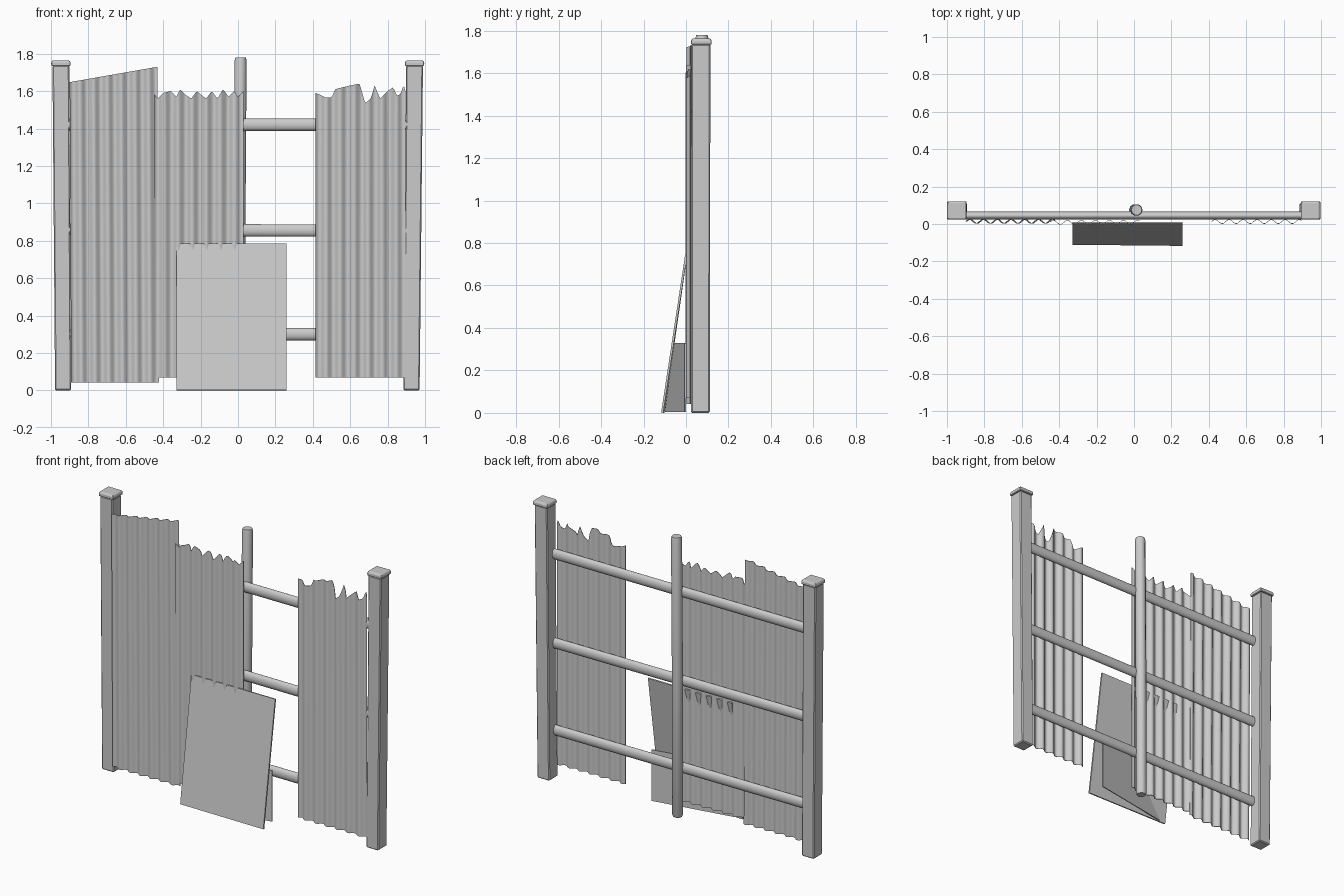
import bpy, bmesh, math
from mathutils import Vector

if "Cube" in bpy.data.objects:
    bpy.data.objects.remove(bpy.data.objects["Cube"])


def make(name, verts, faces, smooth=None):
    me = bpy.data.meshes.new(name)
    me.from_pydata(verts, [], faces)
    bm = bmesh.new()
    bm.from_mesh(me)
    bmesh.ops.recalc_face_normals(bm, faces=bm.faces)
    bm.to_mesh(me)
    bm.free()
    ob = bpy.data.objects.new(name, me)
    bpy.context.collection.objects.link(ob)
    if smooth:
        bpy.ops.object.select_all(action='DESELECT')
        bpy.context.view_layer.objects.active = ob
        ob.select_set(True)
        bpy.ops.object.shade_smooth_by_angle(angle=math.radians(smooth))
    return ob


def loft(name, rings, smooth=None):
    """Closed tube through rings of equal size, with capped ends."""
    n = len(rings[0])
    verts = [v for r in rings for v in r]
    faces = [(k * n + i, k * n + (i + 1) % n, (k + 1) * n + (i + 1) % n, (k + 1) * n + i)
             for k in range(len(rings) - 1) for i in range(n)]
    faces += [tuple(range(n)), tuple(range(len(verts) - n, len(verts)))]
    return make(name, verts, faces, smooth)


def bevel(ob, width):
    m = ob.modifiers.new("bevel", 'BEVEL')
    m.width = width
    m.segments = 1


def rect(cx, cy, z, hx, hy):
    return [(cx - hx, cy - hy, z), (cx + hx, cy - hy, z), (cx + hx, cy + hy, z), (cx - hx, cy + hy, z)]


def plate(name, corners, normal, thick):
    off = Vector(normal).normalized() * thick
    return loft(name, [corners, [tuple(Vector(c) + off) for c in corners]])


def interp(points, x):
    for (x0, z0), (x1, z1) in zip(points, points[1:]):
        if x <= x1:
            return z0 + (z1 - z0) * max(0, x - x0) / (x1 - x0)
    return points[-1][1]


def corrugated(name, top, bottom, y, shift=0, waves=6.4, amp=0.011, thick=0.003):
    """Wavy sheet whose top edge follows a ragged profile."""
    x0, x1 = top[0][0], top[-1][0]
    n = int(waves * 10)
    rings = []
    for i in range(n + 1):
        x = x0 + (x1 - x0) * i / n
        yy = y + amp * math.sin(2 * math.pi * waves * i / n)
        z = interp(top, x)
        rings.append([(x + shift, yy - thick / 2, bottom), (x + shift, yy + thick / 2, bottom),
                      (x, yy + thick / 2, z), (x, yy - thick / 2, z)])
    return loft(name, rings, 40)


# square end posts, leaning slightly outward, with caps
for side, xb, xt in (("left", -0.935, -0.947), ("right", 0.928, 0.944)):
    post = loft(side + "_post", [rect(xb, 0.068, 0, 0.043, 0.044), rect(xt, 0.07, 1.737, 0.045, 0.045)])
    bevel(post, 0.006)
    cap = loft(side + "_post_cap", [rect(xt, 0.072, 1.735, 0.051, 0.049), rect(xt, 0.072, 1.752, 0.052, 0.049),
                                    rect(xt, 0.072, 1.763, 0.046, 0.043)])
    bevel(cap, 0.003)

# round middle pole
loft("middle_pole", [[(x + r * math.cos(a), 0.075 + r * math.sin(a), z)
                      for a in [2 * math.pi * i / 10 for i in range(10)]]
                     for x, z, r in ((0.006, 0, 0.027), (0.006, 0.01, 0.032), (0.008, 0.9, 0.032),
                                     (0.014, 1.765, 0.032), (0.014, 1.78, 0.028))], 40)

# three horizontal rails
for name, zl, zr in (("upper_rail", 1.42, 1.42), ("middle_rail", 0.858, 0.853), ("lower_rail", 0.302, 0.300)):
    loft(name, [[(x, 0.045 + 0.021 * math.cos(a), z + 0.033 * math.sin(a))
                 for a in [2 * math.pi * i / 16 for i in range(16)]]
                for x, z in ((-0.915, zl), (0.915, zr))], 40)

# corrugated sheets
corrugated("left_sheet", [(-0.9, 1.648), (-0.43, 1.73)], 0.043, 0.014, 0.008)
corrugated("centre_sheet", [(-.45, 1.585), (-.43, 1.56), (-.40, 1.59), (-.36, 1.60), (-.33, 1.57), (-.31, 1.61),
                            (-.28, 1.58), (-.25, 1.56), (-.22, 1.60), (-.19, 1.575), (-.17, 1.56), (-.14, 1.60),
                            (-.11, 1.56), (-.08, 1.61), (-.05, 1.57), (-.02, 1.60), (0, 1.57), (.03, 1.60)],
           0.07, 0.009)
corrugated("right_sheet", [(.415, 1.59), (.44, 1.58), (.47, 1.565), (.50, 1.565), (.52, 1.61), (.60, 1.63),
                           (.65, 1.64), (.68, 1.535), (.71, 1.56), (.73, 1.63), (.76, 1.56), (.80, 1.60),
                           (.83, 1.62), (.85, 1.575), (.87, 1.585), (.885, 1.635), (.895, 1.60)], 0.07, 0.013)

# flat panel leaning on the front, with an angled board behind it
plate("leaning_panel", [(-0.33, -0.111, 0.002), (0.26, -0.117, 0.002), (0.26, 0.002, 0.785), (-0.33, 0.002, 0.785)],
      (0, 1, -0.15), 0.01)
plate("angled_board", [(-0.28, -0.1, 0.004), (0.245, -0.006, 0.004), (0.245, -0.006, 0.33), (-0.03, -0.055, 0.33)],
      (-0.18, 1, 0), 0.006)
